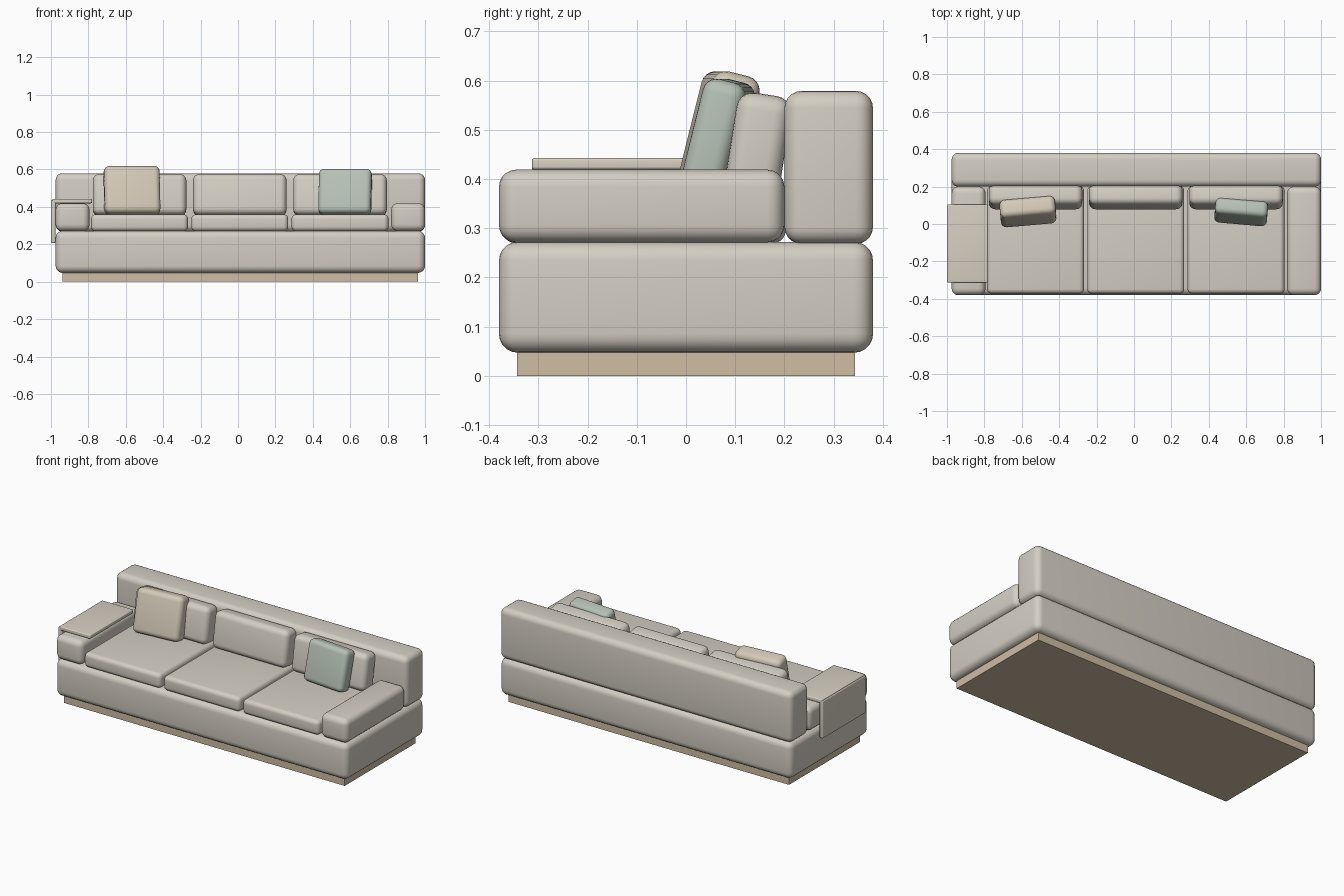
import bpy
from math import radians

if "Cube" in bpy.data.objects:
    bpy.data.objects.remove(bpy.data.objects["Cube"])


def material(name, rgb):
    m = bpy.data.materials.new(name)
    m.diffuse_color = (*rgb, 1)
    m.use_nodes = True
    m.node_tree.nodes["Principled BSDF"].inputs["Base Color"].default_value = m.diffuse_color
    return m


FABRIC = material("cream_fabric", (0.66, 0.62, 0.55))
WOOD = material("pale_wood", (0.62, 0.51, 0.37))
BEIGE = material("beige_fabric", (0.66, 0.59, 0.48))
GREEN = material("sage_fabric", (0.47, 0.54, 0.47))
THROW = material("throw_fabric", (0.68, 0.63, 0.54))


def box(name, centre, size, bevel, mat, tilt=0, turn=0):
    """Rounded box; tilt leans it backwards, turn spins it about z."""
    bpy.ops.mesh.primitive_cube_add(size=1, location=centre)
    ob = bpy.context.object
    ob.name = name
    ob.scale = size
    bpy.ops.object.transform_apply(location=False, rotation=False, scale=True)
    ob.rotation_euler = (radians(-tilt), 0, radians(turn))
    ob.data.materials.append(mat)
    if bevel:
        mod = ob.modifiers.new("round", 'BEVEL')
        mod.width = bevel
        mod.segments = 5
        bpy.ops.object.modifier_apply(modifier=mod.name)
        bpy.ops.object.shade_smooth_by_angle(angle=radians(35))
    return ob


def span(name, x, y, z, bevel, mat):
    """Box given by its extents on each axis."""
    lims = (x, y, z)
    return box(name, [(a + b) / 2 for a, b in lims],
               [b - a for a, b in lims], bevel, mat)


MID = 0.0125  # middle of the sofa body

# Plinth, base and backrest
span("plinth", (MID - 0.95, MID + 0.95), (-0.343, 0.343), (0, 0.06), 0, WOOD)
span("base", (-0.975, 1.0), (-0.38, 0.38), (0.047, 0.272), 0.038, FABRIC)
span("backrest", (-0.975, 1.0), (0.2, 0.38), (0.268, 0.579), 0.035, FABRIC)

# Low arms
for name, s in (("left_arm", -1), ("right_arm", 1)):
    box(name, (MID + s * 0.897, -0.09, 0.345), (0.181, 0.58, 0.148), 0.035, FABRIC)

# Seat cushions and leaning back cushions
for i, name in enumerate(("left", "middle", "right")):
    x = MID - 0.003 + (i - 1) * 0.536
    box(name + "_seat_cushion", (x, -0.085, 0.315), (0.518, 0.575, 0.09), 0.025, FABRIC)
    box(name + "_back_cushion", (x, 0.146, 0.463), (0.5, 0.112, 0.22), 0.034, FABRIC, tilt=9)

# Loose pillows
box("beige_pillow", (-0.567, 0.066, 0.487), (0.298, 0.1, 0.26), 0.03, BEIGE, 14, 5)
box("green_pillow", (0.573, 0.064, 0.48), (0.282, 0.088, 0.245), 0.028, GREEN, 14, -5)

# Throw folded over the left arm
span("throw_top", (-0.993, -0.781), (-0.313, 0.105), (0.419, 0.443), 0.006, THROW)
span("throw_side", (-1.0, -0.976), (-0.313, 0.105), (0.207, 0.436), 0.006, THROW)
